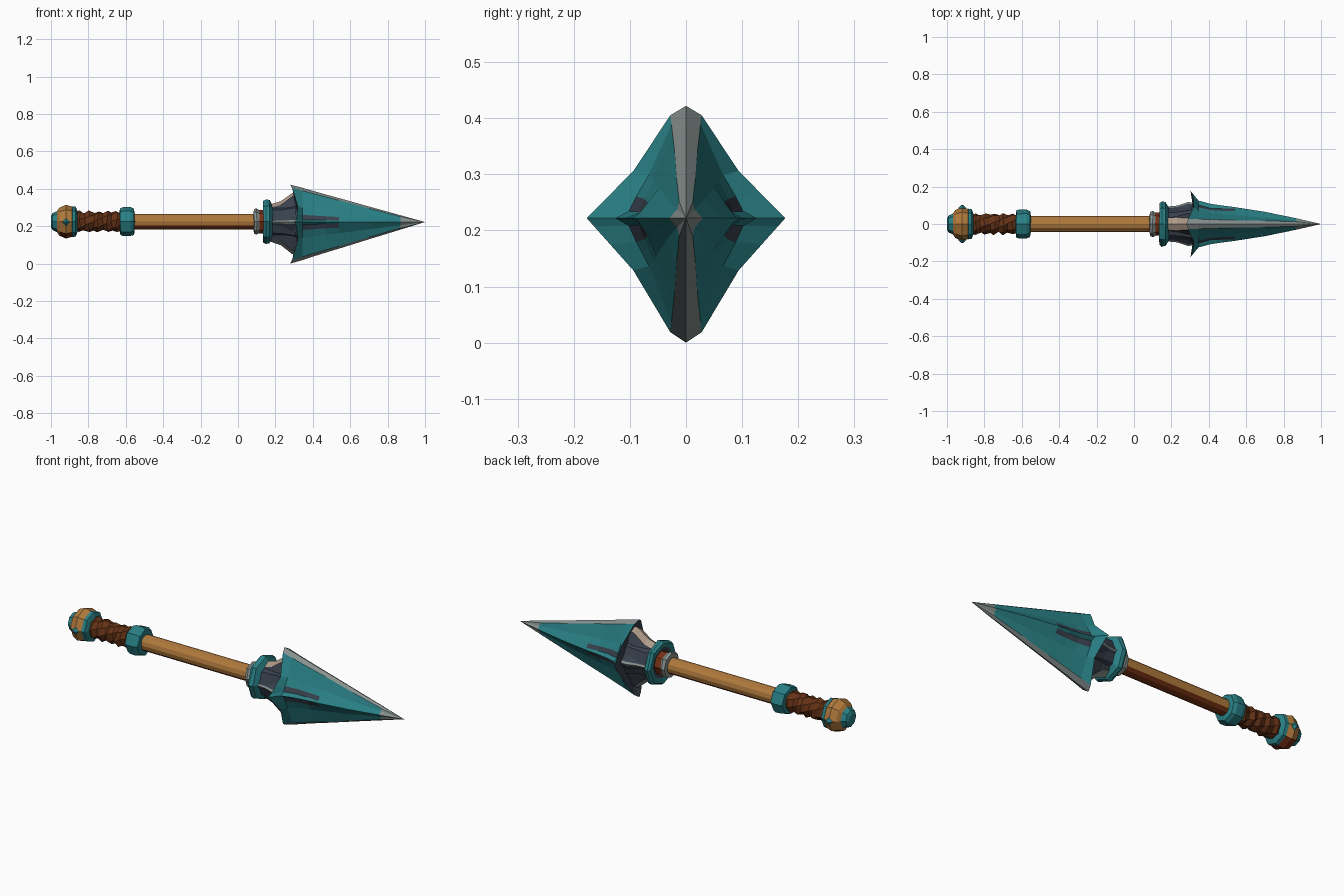
import bpy, bmesh, math, random
from mathutils import Vector

if "Cube" in bpy.data.objects:
    bpy.data.objects.remove(bpy.data.objects["Cube"])

random.seed(4)
ZC = 0.222  # height of the spear's long axis

COLOURS = {
    "teal": (0.022, 0.215, 0.235), "gold_wood": (0.43, 0.19, 0.045),
    "brown_leather": (0.13, 0.032, 0.008), "rust": (0.18, 0.03, 0.007),
    "grey_steel": (0.24, 0.28, 0.27), "slate": (0.04, 0.053, 0.075),
    "beige": (0.42, 0.32, 0.25),
}
NAMES = list(COLOURS)
MATS = []
for n, c in COLOURS.items():
    m = bpy.data.materials.new(n)
    m.diffuse_color = (*c, 1)
    m.use_nodes = True
    m.node_tree.nodes["Principled BSDF"].inputs["Base Color"].default_value = m.diffuse_color
    MATS.append(m)
TEAL, GOLD, LEATHER, RUST, STEEL, SLATE, BEIGE = range(7)


def loft(name, rings, colour):
    """Skin closed rings of points; colour(i, j) picks the material of a face."""
    bm = bmesh.new()
    vs = [[bm.verts.new(p) for p in ring] for ring in rings]
    n = len(rings[0])
    for i in range(len(vs) - 1):
        for j in range(n):
            k = (j + 1) % n
            f = bm.faces.new((vs[i][j], vs[i][k], vs[i + 1][k], vs[i + 1][j]))
            f.material_index = colour(i, j)
    for ring, i in ((vs[0], 0), (vs[-1], len(vs) - 2)):
        f = bm.faces.new(ring)
        f.material_index = colour(i, 2)
    bmesh.ops.remove_doubles(bm, verts=bm.verts, dist=0.0002)
    bmesh.ops.recalc_face_normals(bm, faces=bm.faces)
    me = bpy.data.meshes.new(name)
    bm.to_mesh(me)
    bm.free()
    for m in MATS:
        me.materials.append(m)
    ob = bpy.data.objects.new(name, me)
    bpy.context.collection.objects.link(ob)
    return ob


def turned(name, profile, cols, sides=8, jitter=0.0, twist=0.0, under=None):
    """Turn an (x, radius) profile about the long axis; under = colour of downward faces."""
    rings = []
    for i, (x, r) in enumerate(profile):
        ring = []
        for j in range(sides):
            a = 2 * math.pi * j / sides + twist * i
            q = r * (1 + random.uniform(-jitter, jitter))
            ring.append((x + random.uniform(-jitter, jitter) * 0.1,
                         q * math.sin(a), ZC + 0.002 + q * math.cos(a)))
        rings.append(ring)
    ob = loft(name, rings, lambda i, j: cols[min(i, len(cols) - 1)])
    if under is not None:
        for p in ob.data.polygons:
            if p.normal.z < -0.55 and p.material_index == GOLD:
                p.material_index = under
    return ob


def section(x, h, w, e, recess=0.0, dx=(0,) * 6):
    """Four-pointed concave star: edges up and down, narrower ridges at the sides."""
    A, B = Vector((0, h)), Vector((e, h - 0.6 * e))
    C, R = Vector((0.53 * w, 0.42 * h)), Vector((w, 0))
    D, S = R.lerp(C, 0.5), R.lerp(C, 0.16)
    S.x -= recess
    D.x -= recess * 0.5
    quarter = list(enumerate((A, B, C, D, S, R)))
    half = [(k, p.x, p.y) for k, p in quarter]
    half += [(k, p.x, -p.y) for k, p in quarter[-2::-1]]
    full = half + [(k, -y, z) for k, y, z in half[-2:0:-1]]
    return [(x + dx[k], y, ZC + z * (1.0 if z > 0 else 1.11)) for k, y, z in full]


def band(j):
    """Which strip of a quarter a face lies on: 0 = cutting edge, 4 = side ridge."""
    return min(j % 10, 9 - j % 10)


# Blade: barbed base, dark slots beside each side ridge, steel edges and tip
def blade_colour(i, j):
    if i == 0:
        return SLATE
    if i >= 7 or band(j) == 0:
        return STEEL
    if 2 <= i <= 4 and band(j) == 3:
        return SLATE
    return TEAL


flare = (0, 0.01, 0.04, 0.035, 0.03, 0.022)
loft("blade", [
    section(0.315, 0.14, 0.10, 0.015),
    section(0.28, 0.20, 0.177, 0.028, 0, flare),
    section(0.345, 0.183, 0.125, 0.026, 0.014),
    section(0.41, 0.164, 0.108, 0.024, 0.016),
    section(0.47, 0.147, 0.099, 0.022, 0.010),
    section(0.54, 0.128, 0.09, 0.02),
    section(0.70, 0.083, 0.065, 0.017),
    section(0.87, 0.036, 0.03, 0.012),
    section(1.0, 0, 0, 0),
], blade_colour)


# Socket: dark flaring core with pale ribs
def socket_colour(i, j):
    if band(j) == 0:
        return BEIGE if j in (0, 19) else STEEL
    return STEEL if band(j) == 4 else SLATE


loft("socket", [
    section(0.16, 0.09, 0.092, 0.03),
    section(0.23, 0.112, 0.098, 0.034),
    section(0.29, 0.155, 0.118, 0.032),
    section(0.325, 0.155, 0.11, 0.028),
], socket_colour)
turned("socket_body", [(0.16, 0.085), (0.24, 0.09), (0.31, 0.105)], [SLATE])

# Collar, rust band and steel ring below the head
turned("head_collar", [(0.150, 0.06), (0.140, 0.085), (0.135, 0.112), (0.150, 0.121),
                       (0.168, 0.117), (0.185, 0.088)],
       [SLATE, TEAL, TEAL, TEAL, TEAL], jitter=0.02)
turned("rust_band", [(0.105, 0.055), (0.112, 0.062), (0.155, 0.062)], [RUST])
turned("steel_ring", [(0.084, 0.045), (0.086, 0.066), (0.10, 0.07), (0.114, 0.062),
                      (0.115, 0.045)], [STEEL], jitter=0.03)

# Wooden shaft with a rust underside
turned("shaft", [(-0.57, 0.042), (0.10, 0.042)], [GOLD], sides=12, under=RUST)

# Ring between shaft and grip
turned("grip_ring", [(-0.632, 0.05), (-0.63, 0.072), (-0.612, 0.078), (-0.575, 0.078),
                     (-0.557, 0.070), (-0.553, 0.045)], [TEAL], jitter=0.02)

# Leather-wrapped grip, uneven
wrap = [(-0.87 + 0.0245 * i, 0.058 if i % 2 else 0.049) for i in range(11)]
turned("leather_grip", wrap, [LEATHER], jitter=0.06, twist=0.2)

# Pommel: gold knob with teal cap, band and side studs
turned("pommel", [(-1.0, 0.03), (-0.992, 0.045), (-0.968, 0.056), (-0.955, 0.075),
                  (-0.92, 0.09), (-0.885, 0.08), (-0.878, 0.074)],
       [TEAL, TEAL, GOLD, GOLD, GOLD, GOLD], under=RUST)
turned("pommel_band", [(-0.890, 0.07), (-0.886, 0.082), (-0.868, 0.080), (-0.858, 0.055)],
       [TEAL])
for side in (-1, 1):
    rings = [[(-0.918 + r * math.cos(a), side * y, ZC + r * math.sin(a))
              for a in (0, math.pi / 2, math.pi, 3 * math.pi / 2)]
             for y, r in ((0.07, 0.024), (0.086, 0.02), (0.102, 0.004))]
    loft("pommel_stud", rings, lambda i, j: TEAL)
